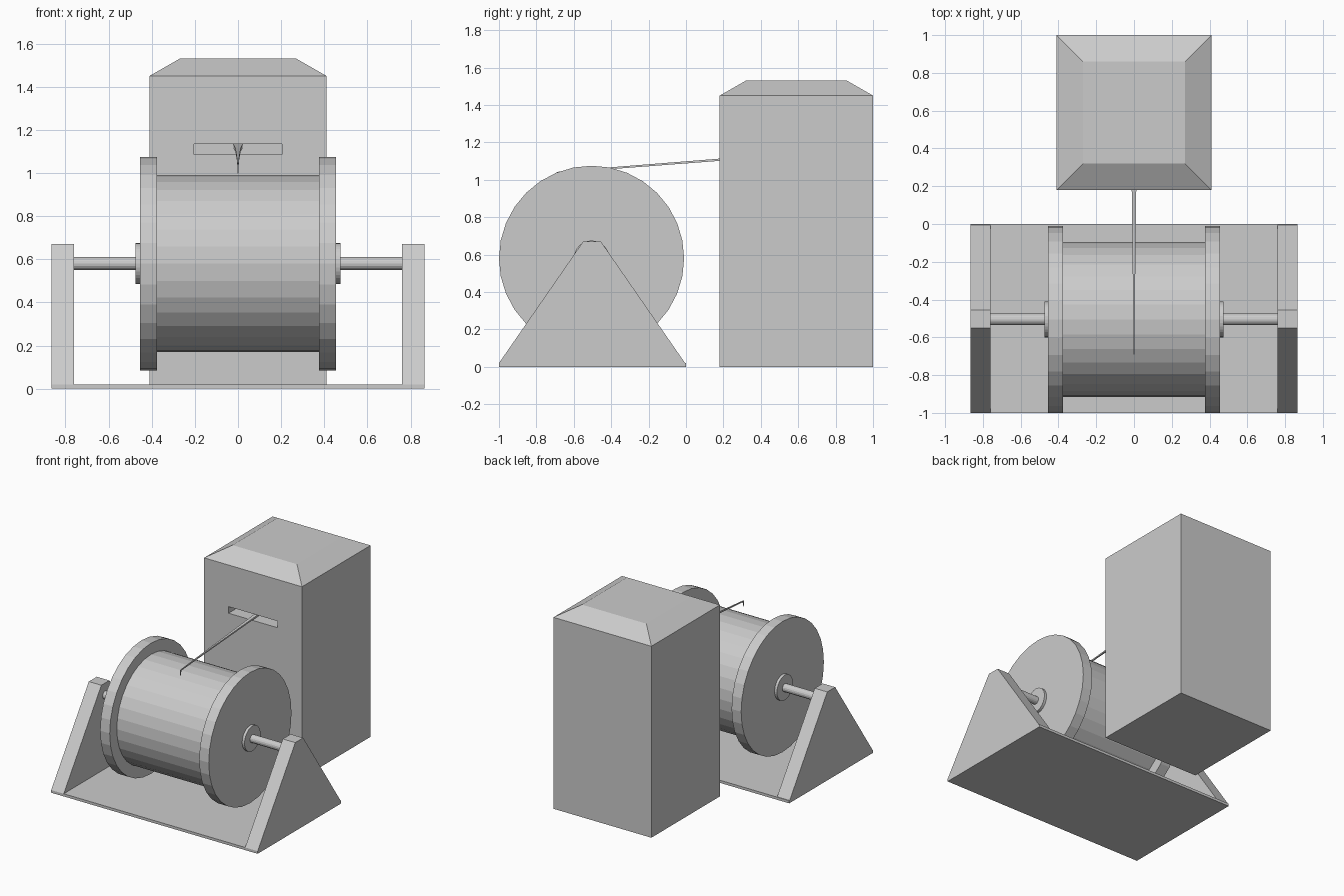
import bpy, bmesh, math

cube = bpy.data.objects.get("Cube")
if cube:
    bpy.data.objects.remove(cube, do_unlink=True)

GREY = (0.6, 0.6, 0.6, 1)
grey = bpy.data.materials.new("plain grey")
grey.use_nodes = True
grey.diffuse_color = GREY
grey.node_tree.nodes["Principled BSDF"].inputs["Base Color"].default_value = GREY


def loft(name, rings):
    """Skin closed rings of points and cap both ends."""
    bm = bmesh.new()
    loops = [[bm.verts.new(p) for p in ring] for ring in rings]
    n = len(loops[0])
    for a, b in zip(loops, loops[1:]):
        for i in range(n):
            j = (i + 1) % n
            bm.faces.new((a[i], a[j], b[j], b[i]))
    bm.faces.new(loops[0])
    bm.faces.new(loops[-1])
    bmesh.ops.recalc_face_normals(bm, faces=bm.faces)
    mesh = bpy.data.meshes.new(name)
    bm.to_mesh(mesh)
    bm.free()
    mesh.materials.append(grey)
    obj = bpy.data.objects.new(name, mesh)
    bpy.context.collection.objects.link(obj)
    return obj


def rect(cx, cy, hx, hy, z):
    return [(cx + sx * hx, cy + sy * hy, z)
            for sx, sy in ((-1, -1), (1, -1), (1, 1), (-1, 1))]


def extrude_x(name, x0, x1, profile):
    return loft(name, [[(x, y, z) for y, z in profile] for x in (x0, x1)])


def disc(name, x0, x1, radius, sides=32):
    """Cylinder along x on the axle line."""
    angles = [2 * math.pi * i / sides for i in range(sides)]
    return extrude_x(name, x0, x1, [(AXLE_Y + radius * math.cos(a),
                                     AXLE_Z + radius * math.sin(a)) for a in angles])


AXLE_Y, AXLE_Z = -0.505, 0.58

# Tower with a chamfered top
tower = loft("tower", [rect(0, 0.59, 0.41, 0.41, 0),
                       rect(0, 0.59, 0.41, 0.41, 1.45),
                       rect(0, 0.59, 0.27, 0.27, 1.53)])

# Slot cut into the tower front
cutter = loft("slot_cutter", [rect(0, 0.23, 0.205, 0.1, z) for z in (1.085, 1.135)])
cutter.hide_render = True
cut = tower.modifiers.new("slot", 'BOOLEAN')
cut.operation = 'DIFFERENCE'
cut.solver = 'EXACT'
cut.object = cutter
bpy.context.view_layer.objects.active = tower
bpy.ops.object.modifier_apply(modifier=cut.name)
bpy.data.objects.remove(cutter, do_unlink=True)

# Base plate
loft("base_plate", [rect(0, -0.5, 0.865, 0.5, z) for z in (0, 0.02)])

# Drum and through axle
disc("drum", -0.38, 0.38, 0.41)
disc("axle", -0.77, 0.77, 0.03, 16)

# Flanges, hubs and triangular supports on both sides
support = [(-1, 0), (-1, 0.02), (-0.55, 0.67), (-0.455, 0.67), (-0.005, 0.02), (-0.005, 0)]
for side, s in (("left", 1), ("right", -1)):
    disc(side + "_flange", s * 0.375, s * 0.455, 0.495)
    disc(side + "_hub", s * 0.45, s * 0.475, 0.095)
    extrude_x(side + "_support", s * 0.76, s * 0.865, support)

# Tapered strand from the slot to the drum: y, z, half width, half height
strand = [(0.33, 1.124, 0.022, 0.01), (0.18, 1.107, 0.012, 0.006),
          (-0.4, 1.062, 0.005, 0.005), (-0.68, 1.039, 0.003, 0.004),
          (-0.69, 1.02, 0.002, 0.022)]
loft("strand", [[(sx * w, y, z + sz * h)
                 for sx, sz in ((-1, -1), (1, -1), (1, 1), (-1, 1))]
                for y, z, w, h in strand])
